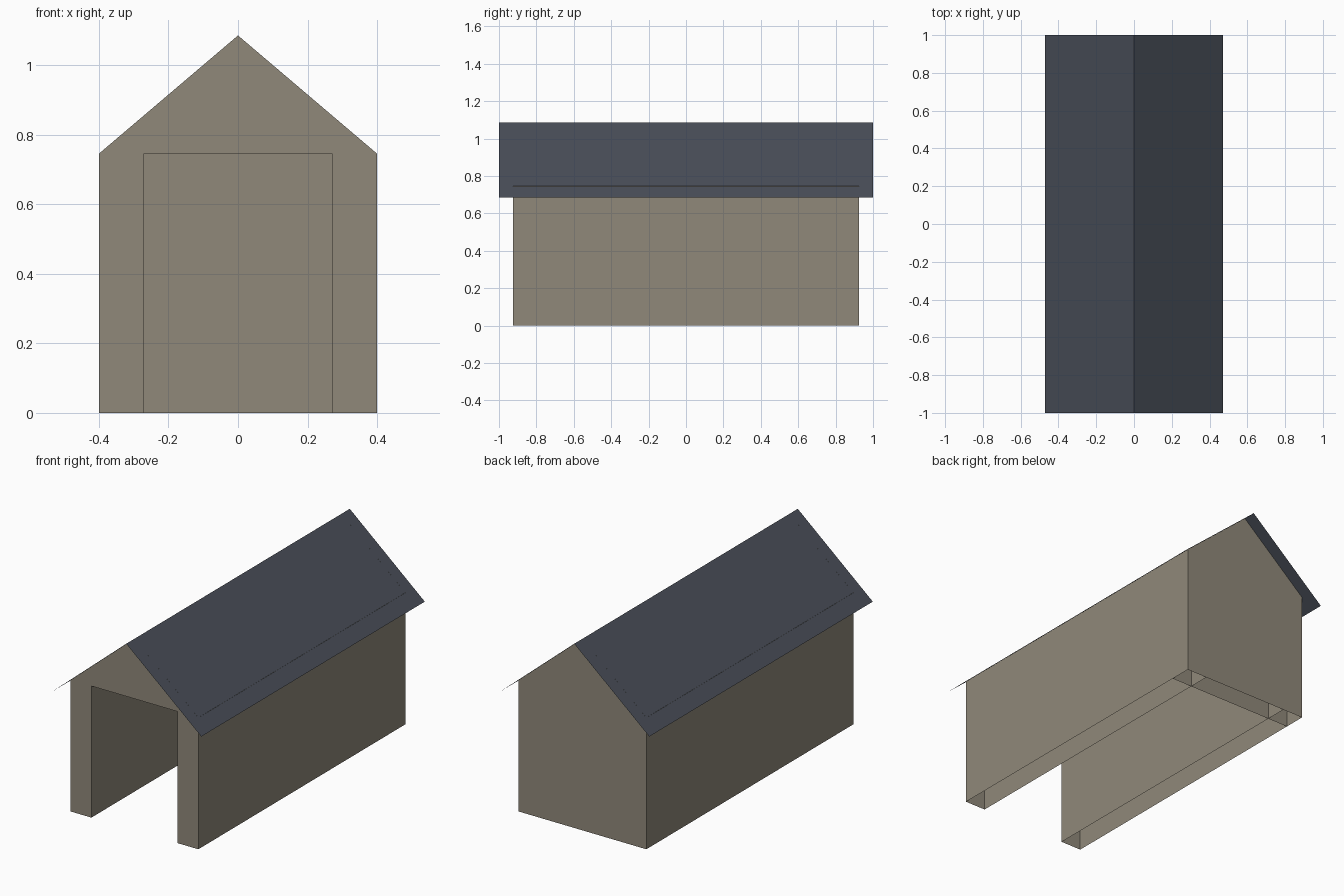
import bpy
import bmesh

cube = bpy.data.objects.get("Cube")
if cube:
    bpy.data.objects.remove(cube, do_unlink=True)

# Main dimensions
WALL_X, WALL_Y = 0.4, 0.926
DOOR_X, BACK_Y = 0.27, 0.80
EAVE_Z, RIDGE_Z = 0.745, 1.085
ROOF_X, ROOF_Y, ROOF_Z = 0.47, 1.0, 0.685


def make_material(name, colour):
    mat = bpy.data.materials.new(name)
    mat.use_nodes = True
    mat.diffuse_color = (*colour, 1)
    mat.node_tree.nodes["Principled BSDF"].inputs["Base Color"].default_value = (*colour, 1)
    return mat


def make_sheets(name, polygons, mat):
    """Build one object from flat polygons, welding shared corners."""
    bm = bmesh.new()
    for points, normal in polygons:
        face = bm.faces.new([bm.verts.new(p) for p in points])
        face.normal_update()
        if sum(a * b for a, b in zip(face.normal, normal)) < 0:
            face.normal_flip()
    bmesh.ops.remove_doubles(bm, verts=bm.verts[:], dist=0.0001)
    mesh = bpy.data.meshes.new(name)
    bm.to_mesh(mesh)
    bm.free()
    mesh.materials.append(mat)
    obj = bpy.data.objects.new(name, mesh)
    bpy.context.collection.objects.link(obj)
    return obj


def side_sheet(x, y0, y1, facing):
    return [(x, y0, 0), (x, y1, 0), (x, y1, EAVE_Z), (x, y0, EAVE_Z)], (facing, 0, 0)


def cross_sheet(y, half, facing):
    return [(-half, y, 0), (half, y, 0), (half, y, EAVE_Z), (-half, y, EAVE_Z)], (0, facing, 0)


wall_mat = make_material("warm grey wall", (0.28, 0.25, 0.195))
roof_mat = make_material("slate blue roof", (0.067, 0.077, 0.099))

# Outer walls: gabled front with a doorway, gabled back, two long sides
gable = [(WALL_X, 0), (WALL_X, EAVE_Z), (0, RIDGE_Z), (-WALL_X, EAVE_Z), (-WALL_X, 0)]
doorway = [(-DOOR_X, 0), (-DOOR_X, EAVE_Z), (DOOR_X, EAVE_Z), (DOOR_X, 0)]
make_sheets("outer_walls", [
    ([(x, -WALL_Y, z) for x, z in gable + doorway], (0, -1, 0)),
    ([(x, WALL_Y, z) for x, z in gable], (0, 1, 0)),
    side_sheet(-WALL_X, -WALL_Y, WALL_Y, -1),
    side_sheet(WALL_X, -WALL_Y, WALL_Y, 1),
], wall_mat)

# Inner walls: open-bottomed wall cavities around the room
for name, side in (("right_inner_wall", -1), ("left_inner_wall", 1)):
    make_sheets(name, [side_sheet(side * DOOR_X, -WALL_Y, WALL_Y, -side)], wall_mat)
make_sheets("back_inner_wall", [cross_sheet(BACK_Y, WALL_X, -1)], wall_mat)

# Ceiling at eave height
make_sheets("ceiling", [
    ([(-WALL_X, -WALL_Y, EAVE_Z), (WALL_X, -WALL_Y, EAVE_Z),
      (WALL_X, WALL_Y, EAVE_Z), (-WALL_X, WALL_Y, EAVE_Z)], (0, 0, -1)),
], wall_mat)

# Roof: two thin slopes overhanging on all sides
make_sheets("roof", [
    ([(0, -ROOF_Y, RIDGE_Z), (side * ROOF_X, -ROOF_Y, ROOF_Z),
      (side * ROOF_X, ROOF_Y, ROOF_Z), (0, ROOF_Y, RIDGE_Z)], (0, 0, 1))
    for side in (-1, 1)
], roof_mat)
